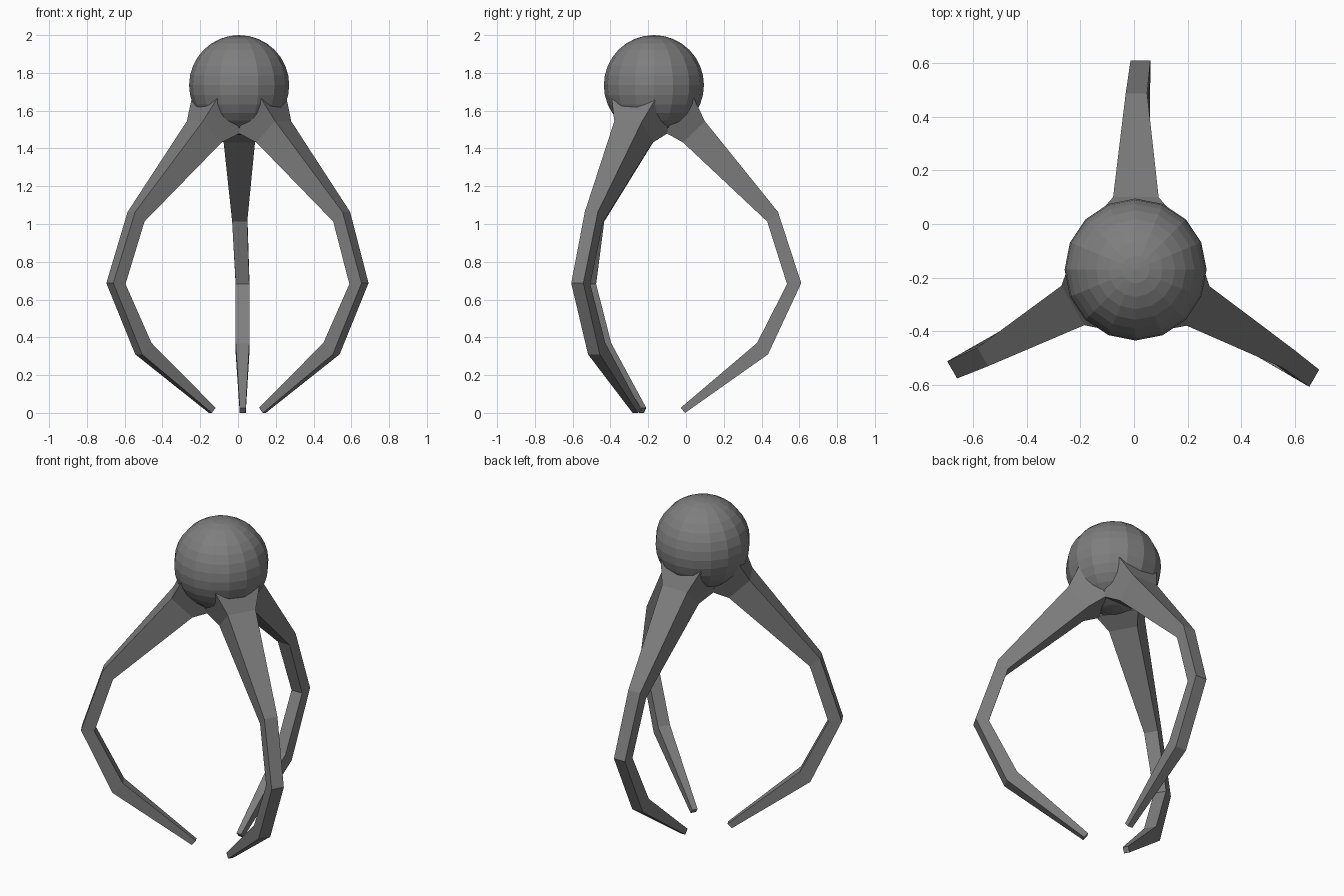
import bpy, bmesh, math
from mathutils import Matrix

if "Cube" in bpy.data.objects:
    bpy.data.objects.remove(bpy.data.objects["Cube"])

CENTRE = (0.006, -0.17, 1.735)

# Dark grey finish
dark = bpy.data.materials.new("dark_grey")
dark.diffuse_color = (0.21, 0.21, 0.21, 1)
dark.use_nodes = True
dark.node_tree.nodes["Principled BSDF"].inputs["Base Color"].default_value = dark.diffuse_color

# Round head
bpy.ops.mesh.primitive_uv_sphere_add(segments=16, ring_count=16, radius=0.265, location=CENTRE)
bpy.context.object.name = "head_ball"
bpy.context.object.data.materials.append(dark)

# Leg stations: outer (y, z, half width), inner (y, z, half width), sideways offset
STATIONS = [
    ((0.025, 1.700, 0.150), (-0.110, 1.484, 0.125), 0.0),
    ((0.100, 1.544, 0.085), (-0.016, 1.432, 0.083), 0.001),
    ((0.487, 1.064, 0.040), (0.430, 1.013, 0.040), 0.003),
    ((0.610, 0.687, 0.037), (0.535, 0.682, 0.036), 0.018),
    ((0.434, 0.310, 0.036), (0.376, 0.370, 0.036), 0.018),
    ((-0.005, 0.000, 0.016), (-0.028, 0.027, 0.016), 0.019),
]


def make_leg(name, angle):
    """Square-section bent leg, spun about the head's vertical axis."""
    bm = bmesh.new()
    rings = []
    for (yo, zo, wo), (yi, zi, wi), dx in STATIONS:
        pts = [(dx - wo, yo, zo), (dx + wo, yo, zo), (dx + wi, yi, zi), (dx - wi, yi, zi)]
        rings.append([bm.verts.new((x, y - CENTRE[1], z)) for x, y, z in pts])
    for a, b in zip(rings, rings[1:]):
        for i in range(4):
            j = (i + 1) % 4
            bm.faces.new((a[i], a[j], b[j], b[i]))
    bm.faces.new(rings[0])
    bm.faces.new(rings[-1][::-1])
    bmesh.ops.recalc_face_normals(bm, faces=bm.faces)
    place = Matrix.Translation((CENTRE[0], CENTRE[1], 0))
    bm.transform(place @ Matrix.Rotation(math.radians(angle), 4, 'Z'))
    mesh = bpy.data.meshes.new(name)
    bm.to_mesh(mesh)
    bm.free()
    mesh.materials.append(dark)
    bpy.context.collection.objects.link(bpy.data.objects.new(name, mesh))


# Three claw-like legs
for name, angle in (("back_leg", 0), ("front_left_leg", 120), ("front_right_leg", 240)):
    make_leg(name, angle)
